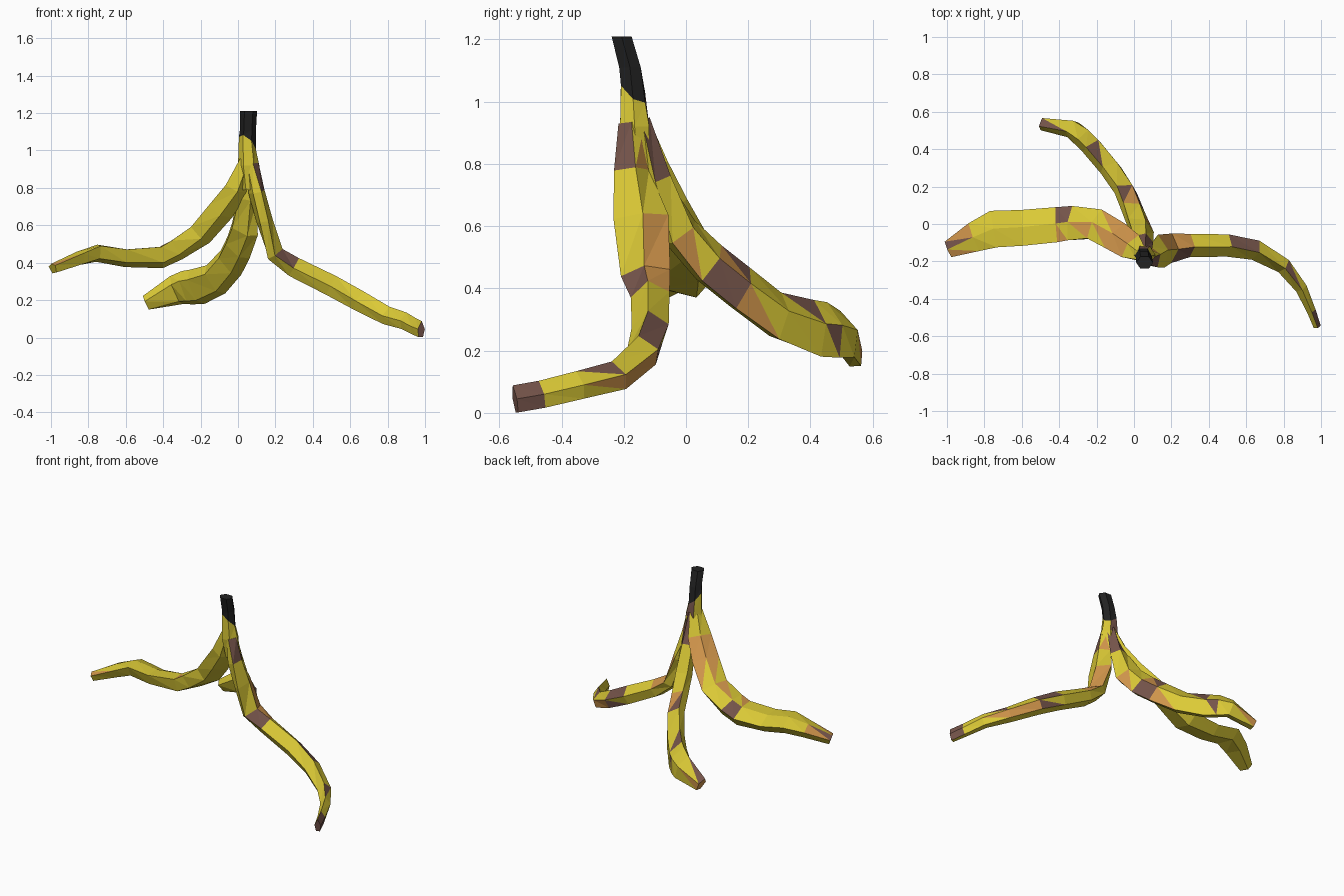
import bpy
from math import cos, sin, tau, radians
from mathutils import Vector

default = bpy.data.objects.get("Cube")
if default:
    bpy.data.objects.remove(default, do_unlink=True)


def make_material(name, color):
    mat = bpy.data.materials.new(name)
    mat.use_nodes = True
    mat.diffuse_color = (*color, 1)
    bsdf = mat.node_tree.nodes["Principled BSDF"]
    bsdf.inputs["Base Color"].default_value = (*color, 1)
    bsdf.inputs["Roughness"].default_value = 0.9
    return mat


YELLOW, ORANGE, BROWN, BLACK = range(4)
materials = [
    make_material("banana yellow", (0.71, 0.59, 0.037)),
    make_material("bruise orange", (0.63, 0.3, 0.07)),
    make_material("bruise brown", (0.18, 0.09, 0.07)),
    make_material("stem black", (0.016, 0.016, 0.016)),
]


def loft(name, rings, base=YELLOW, tip=YELLOW, spots=()):
    """Join rings with triangles; each spot is (segment, side, halves, colour)."""
    sides = len(rings[0])
    verts = [p for ring in rings for p in ring]
    marks = {(seg, side, half): colour
             for seg, side, halves, colour in spots for half in halves}
    faces, colours = [], []
    for seg in range(len(rings) - 1):
        for side in range(sides):
            a = seg * sides + side
            b = seg * sides + (side + 1) % sides
            for half, tri in enumerate(((a, b, b + sides), (a, b + sides, a + sides))):
                faces.append(tri)
                colours.append(marks.get((seg, side, half), base))
    # End caps
    faces.append(tuple(reversed(range(sides))))
    faces.append(tuple(range(len(verts) - sides, len(verts))))
    colours += [base, tip]
    mesh = bpy.data.meshes.new(name)
    mesh.from_pydata(verts, [], faces)
    for mat in materials:
        mesh.materials.append(mat)
    for poly, colour in zip(mesh.polygons, colours):
        poly.material_index = colour
    obj = bpy.data.objects.new(name, mesh)
    bpy.context.collection.objects.link(obj)
    return obj


def hexagon(x, y, z, rx, ry, tilt=0):
    ring = []
    for i in range(6):
        dx, dy = rx * cos(tau * i / 6), ry * sin(tau * i / 6)
        ring.append(Vector((x + dx, y + dy, z - tilt * (dx + dy))))
    return ring


def peel_strip(name, stations, edge, tip, spots):
    """Stations are x, y, z, half width, half thickness, roll in degrees."""
    # Five-sided section: ridge, edge, two inner corners, edge
    section = ((0, 1), (1, edge), (0.6, -1), (-0.6, -1), (-1, edge))
    points = [Vector(s[:3]) for s in stations]
    rings = []
    for i, (p, s) in enumerate(zip(points, stations)):
        ahead = points[min(i + 1, len(points) - 1)]
        behind = points[max(i - 1, 0)]
        along = (ahead - behind).normalized()
        across = along.cross(Vector((0, 0, 1))).normalized()
        up = across.cross(along)
        roll = radians(s[5])
        wide = across * cos(roll) - up * sin(roll)
        out = up * cos(roll) + across * sin(roll)
        rings.append([p + wide * u * s[3] + out * v * s[4] for u, v in section])
    return loft(name, rings, tip=tip, spots=spots)


BOTH, FIRST, SECOND = (0, 1), (0,), (1,)

# Stem and the neck where the peel strips meet
seam = hexagon(0.05, -0.17, 1.04, 0.045, 0.045, 0.7)
loft("stem", [seam, hexagon(0.053, -0.18, 1.11, 0.043, 0.04),
              hexagon(0.057, -0.207, 1.21, 0.045, 0.037)], BLACK, BLACK)
loft("peel_neck", [hexagon(0.065, -0.155, 0.79, 0.045, 0.04),
                   hexagon(0.057, -0.165, 0.92, 0.057, 0.054), seam],
     spots=[(1, 1, BOTH, BROWN), (0, 1, FIRST, BROWN)])

# Wide strip lying toward the right
peel_strip("right_peel_strip", [
    (0.045, -0.165, 0.95, 0.04, 0.03, 0),
    (-0.005, -0.13, 0.8, 0.075, 0.045, 5),
    (-0.09, -0.075, 0.68, 0.085, 0.05, 10),
    (-0.2, -0.01, 0.555, 0.088, 0.05, 15),
    (-0.33, -0.002, 0.475, 0.095, 0.052, 15),
    (-0.41, -0.01, 0.435, 0.097, 0.052, 15),
    (-0.6, -0.025, 0.43, 0.098, 0.042, 12),
    (-0.75, -0.03, 0.455, 0.1, 0.042, 8),
    (-0.85, -0.07, 0.425, 0.08, 0.036, 6),
    (-0.99, -0.135, 0.37, 0.045, 0.026, 5),
], 0.5, YELLOW, [
    (1, 0, BOTH, ORANGE), (1, 4, BOTH, ORANGE), (2, 0, FIRST, ORANGE),
    (2, 4, FIRST, ORANGE), (3, 4, FIRST, ORANGE), (4, 0, BOTH, BROWN),
    (4, 4, SECOND, ORANGE), (8, 0, SECOND, BROWN), (8, 0, FIRST, ORANGE),
    (8, 4, SECOND, ORANGE)])

# Twisted strip hanging behind
peel_strip("back_peel_strip", [
    (0.06, -0.145, 0.94, 0.035, 0.03, 10),
    (0.05, -0.085, 0.75, 0.055, 0.04, 30),
    (0.035, -0.01, 0.58, 0.085, 0.045, 50),
    (0, 0.08, 0.48, 0.088, 0.045, 60),
    (-0.04, 0.18, 0.4, 0.088, 0.045, 65),
    (-0.12, 0.3, 0.31, 0.09, 0.045, 65),
    (-0.22, 0.42, 0.27, 0.1, 0.045, 68),
    (-0.27, 0.47, 0.265, 0.097, 0.045, 68),
    (-0.33, 0.515, 0.252, 0.085, 0.04, 68),
    (-0.49, 0.54, 0.185, 0.045, 0.03, 60),
], 0.1, ORANGE, [
    (0, 4, BOTH, BROWN), (0, 0, BOTH, BROWN), (2, 0, FIRST, ORANGE),
    (3, 4, SECOND, BROWN), (3, 4, FIRST, ORANGE), (3, 0, BOTH, BROWN),
    (4, 0, FIRST, ORANGE), (5, 4, SECOND, BROWN), (6, 0, SECOND, BROWN),
    (8, 0, SECOND, ORANGE), (8, 4, SECOND, BROWN)])

# Slim strip curling down to the ground on the left
peel_strip("left_peel_strip", [
    (0.08, -0.175, 0.93, 0.042, 0.03, 0),
    (0.105, -0.175, 0.78, 0.06, 0.04, 5),
    (0.145, -0.145, 0.63, 0.09, 0.04, 15),
    (0.2, -0.13, 0.45, 0.08, 0.045, 15),
    (0.3, -0.115, 0.38, 0.063, 0.052, 10),
    (0.5, -0.115, 0.28, 0.06, 0.055, 5),
    (0.65, -0.14, 0.2, 0.055, 0.053, 5),
    (0.8, -0.225, 0.12, 0.043, 0.048, 5),
    (0.895, -0.345, 0.09, 0.032, 0.045, 0),
    (0.948, -0.465, 0.06, 0.024, 0.044, 0),
    (0.98, -0.55, 0.045, 0.02, 0.044, 0),
], 0, BROWN, [
    (0, 0, BOTH, BROWN), (0, 4, SECOND, ORANGE), (2, 4, BOTH, ORANGE),
    (3, 0, BOTH, BROWN), (3, 4, BOTH, ORANGE), (5, 4, BOTH, BROWN),
    (5, 3, SECOND, BROWN), (6, 3, BOTH, ORANGE), (7, 3, FIRST, ORANGE),
    (7, 4, FIRST, BROWN), (9, 3, BOTH, BROWN), (9, 4, BOTH, BROWN)])
